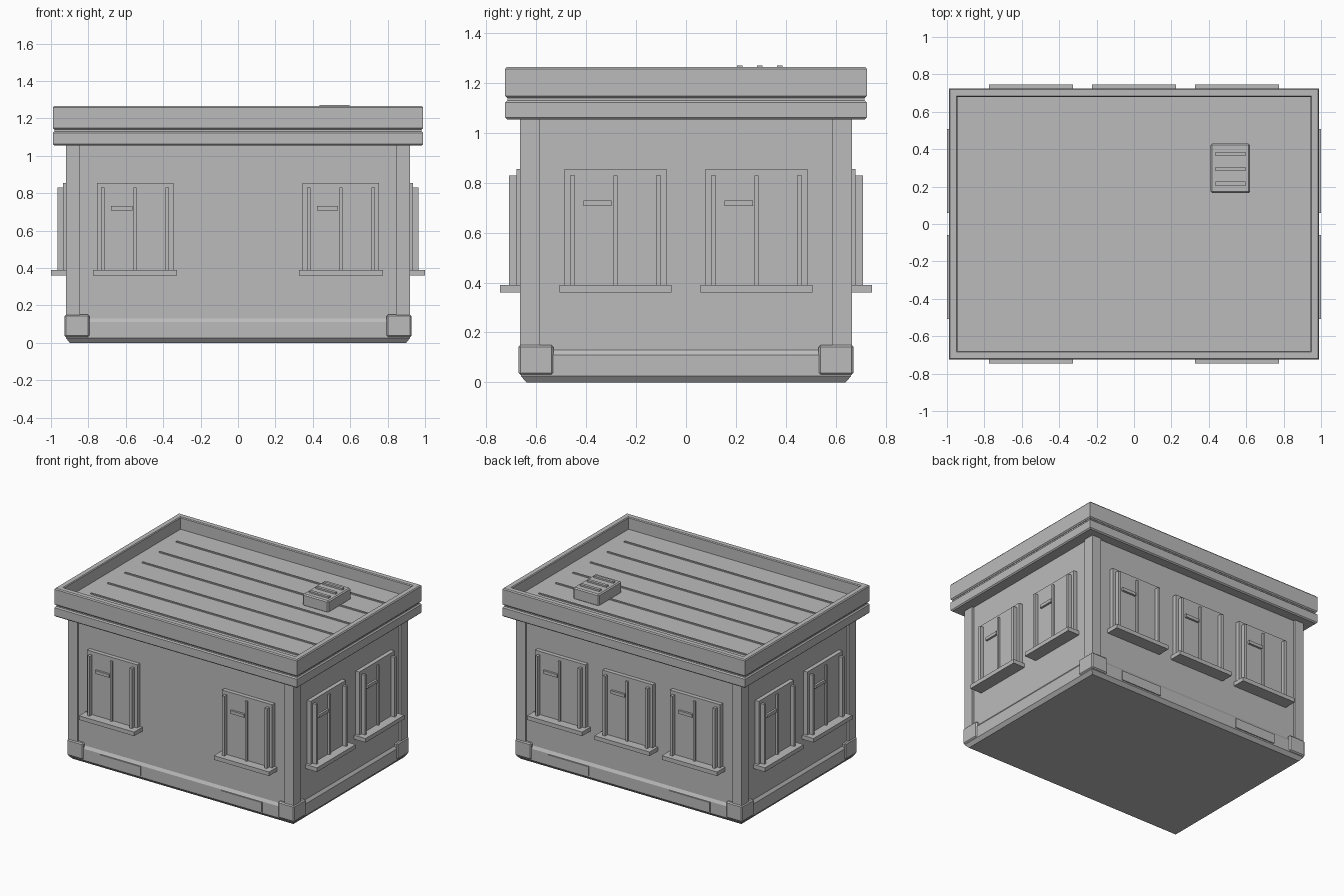
import bpy, bmesh
from math import pi
from mathutils import Matrix, Vector

if "Cube" in bpy.data.objects:
    bpy.data.objects.remove(bpy.data.objects["Cube"])

grey = bpy.data.materials.new("plain_grey")
grey.use_nodes = True
COLOUR = (0.5, 0.5, 0.5, 1)
grey.diffuse_color = COLOUR
grey.node_tree.nodes["Principled BSDF"].inputs["Base Color"].default_value = COLOUR


def finish(name, bm):
    bmesh.ops.recalc_face_normals(bm, faces=bm.faces)
    mesh = bpy.data.meshes.new(name)
    bm.to_mesh(mesh)
    bm.free()
    mesh.materials.append(grey)
    obj = bpy.data.objects.new(name, mesh)
    bpy.context.collection.objects.link(obj)
    return obj


def add_box(bm, low, high):
    low, high = Vector(low), Vector(high)
    size = high - low
    matrix = Matrix.Translation((low + high) / 2) @ Matrix.Diagonal((*size, 1))
    return bmesh.ops.create_cube(bm, size=1, matrix=matrix)["verts"]


def box(name, low, high, bevel=0):
    bm = bmesh.new()
    add_box(bm, low, high)
    obj = finish(name, bm)
    if bevel:
        mod = obj.modifiers.new("edge_chamfer", "BEVEL")
        mod.width = bevel
        mod.segments = 1
    return obj


def loft(name, rings):
    """Stack of rectangles (half width, half depth, height), capped at both ends."""
    bm = bmesh.new()
    loops = [[bm.verts.new((sx * hx, sy * hy, z))
              for sx, sy in ((-1, -1), (1, -1), (1, 1), (-1, 1))]
             for hx, hy, z in rings]
    for a, b in zip(loops, loops[1:]):
        for i in range(4):
            j = (i + 1) % 4
            bm.faces.new((a[i], a[j], b[j], b[i]))
    bm.faces.new(loops[0])
    bm.faces.new(loops[-1])
    return finish(name, bm)


WALL_X, WALL_Y = 0.905, 0.65

# Walls and chamfered plinth
loft("walls", [(WALL_X, WALL_Y, 0.1), (WALL_X, WALL_Y, 1.07)])
loft("plinth", [(0.9, 0.64, 0), (0.92, 0.662, 0.025),
                (0.92, 0.662, 0.11), (WALL_X, WALL_Y, 0.13)])

# Corner pilasters with their foot blocks
for sx, side in ((-1, "right"), (1, "left")):
    for sy, end in ((-1, "front"), (1, "back")):
        def corner(x, y, z):
            return (sx * x, sy * y, z)
        for part, inner, outer, bevel in (
                ("pilaster", (0.845, 0.585, 0.1), (0.92, 0.665, 1.07), 0),
                ("foot_block", (0.795, 0.532, 0.03), (0.927, 0.672, 0.15), 0.008)):
            a, b = corner(*inner), corner(*outer)
            low = [min(p) for p in zip(a, b)]
            high = [max(p) for p in zip(a, b)]
            box(f"{end}_{side}_{part}", low, high, bevel)

# Lower cornice, shadow gap and hollow parapet with the roof floor
loft("lower_cornice", [(0.982, 0.717, 1.055), (0.99, 0.725, 1.063),
                       (0.99, 0.725, 1.122), (0.982, 0.717, 1.13)])
loft("cornice_gap", [(0.98, 0.715, 1.12), (0.98, 0.715, 1.15)])
loft("parapet_roof", [(0.982, 0.717, 1.14), (0.99, 0.725, 1.148),
                      (0.99, 0.725, 1.257), (0.984, 0.719, 1.265),
                      (0.95, 0.685, 1.265), (0.945, 0.68, 1.259),
                      (0.945, 0.68, 1.175)])

# Roof seams
for i in range(-2, 4):
    y = i * 0.2 - 0.1
    box("roof_seam", (-0.85, y - 0.006, 1.17), (0.85, y + 0.006, 1.183))

# Roof vent with slats
box("roof_vent", (0.41, 0.165, 1.17), (0.62, 0.43, 1.258), 0.008)
for y in (0.215, 0.295, 0.375):
    box("vent_slat", (0.435, y - 0.011, 1.25), (0.595, y + 0.011, 1.27))


def window(name, centre, distance, angle):
    """Window built facing -y, then turned to its wall."""
    bm = bmesh.new()

    def part(x0, x1, z0, z1, depth):
        add_box(bm, (x0, -depth, z0), (x1, 0.01, z1))

    part(-0.205, 0.205, 0.83, 0.855, 0.03)
    part(-0.163, 0.163, 0.385, 0.83, 0.03)
    for s in (-1, 1):
        a, b = sorted((s * 0.205, s * 0.182))
        part(a, b, 0.385, 0.83, 0.03)
        a, b = sorted((s * 0.182, s * 0.163))
        part(a, b, 0.385, 0.83, 0.06)
    part(-0.008, 0.008, 0.385, 0.83, 0.045)
    part(-0.128, -0.015, 0.707, 0.73, 0.045)
    part(-0.225, 0.225, 0.36, 0.39, 0.095)
    bm.transform(Matrix.Rotation(angle, 4, "Z")
                 @ Matrix.Translation((centre, -distance, 0)))
    return finish(name, bm)


# Two windows on the front and both sides, three on the back
for wall, centres, distance, angle in (
        ("front", (-0.55, 0.55), WALL_Y, 0),
        ("left", (-0.283, 0.283), WALL_X, pi / 2),
        ("back", (-0.55, 0, 0.55), WALL_Y, pi),
        ("right", (-0.283, 0.283), WALL_X, -pi / 2)):
    for c in centres:
        window(f"{wall}_window", c, distance, angle)

# Thin plates on the front and back of the plinth
for y in (-0.665, 0.665):
    for x in (-0.495, 0.495):
        box("plinth_plate", (x - 0.167, y - 0.004, 0.035),
            (x + 0.167, y + 0.004, 0.105))
